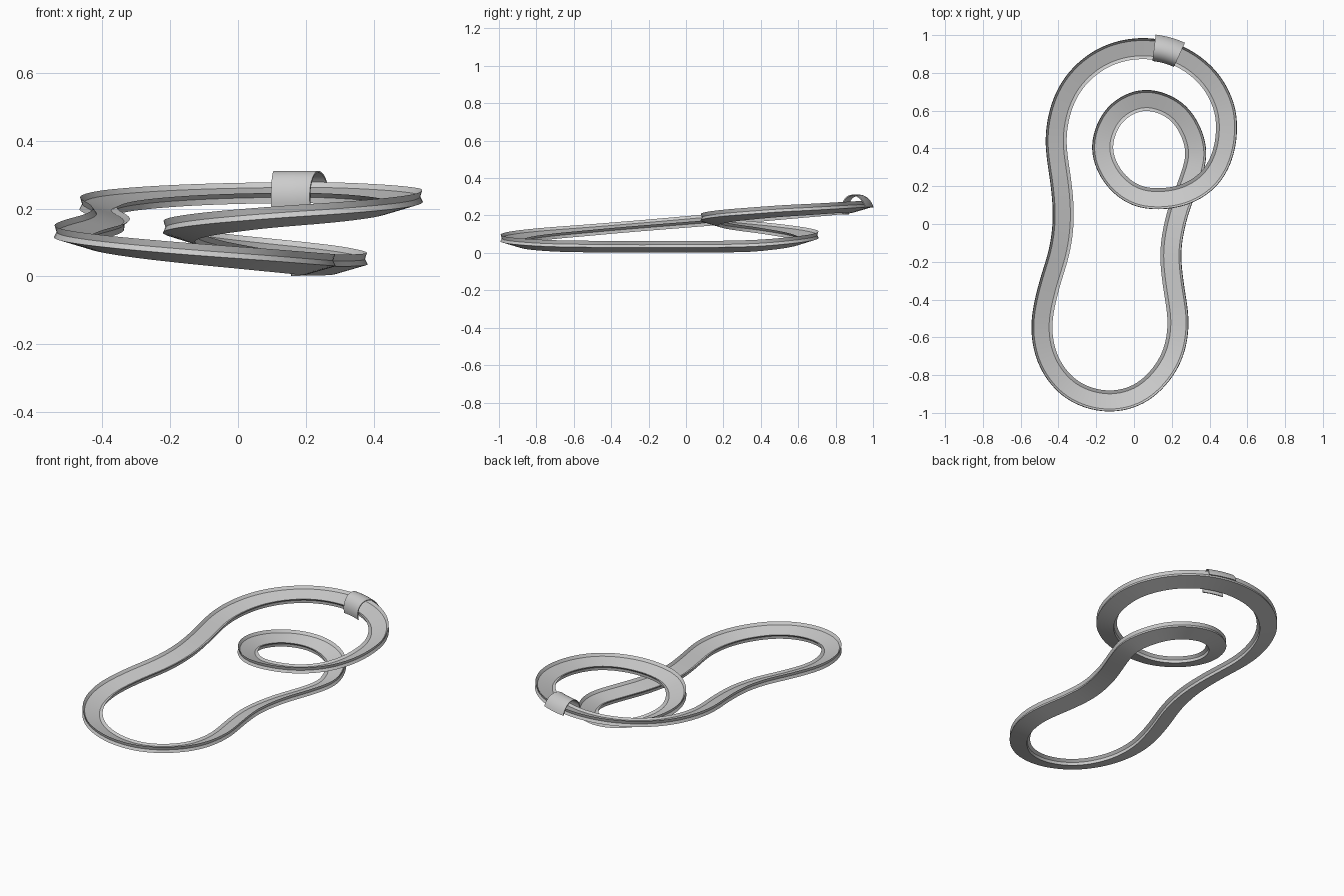
import bpy, bmesh, math
from mathutils import Vector

if "Cube" in bpy.data.objects:
    bpy.data.objects.remove(bpy.data.objects["Cube"])

# centre line of the track, clockwise from the highest point
PATH = [Vector(p) for p in [
    (.06, .935, .245), (.24, .895, .246), (.39, .785, .239), (.475, .64, .230),
    (.495, .50, .222), (.47, .355, .210), (.40, .235, .199), (.28, .155, .187),
    (.13, .128, .176), (-.01, .155, .163), (-.125, .26, .148), (-.175, .415, .131),
    (-.105, .585, .107), (.06, .665, .083), (.245, .59, .060), (.335, .40, .039),
    (.30, .235, .033), (.235, .06, .032), (.197, -.14, .031), (.213, -.33, .031),
    (.24, -.53, .033), (.195, -.73, .037), (.05, -.895, .050), (-.14, -.945, .066),
    (-.33, -.885, .085), (-.455, -.735, .103), (-.495, -.54, .119), (-.455, -.33, .137),
    (-.40, -.15, .152), (-.377, .03, .167), (-.39, .22, .183), (-.42, .45, .202),
    (-.375, .66, .219), (-.27, .81, .231), (-.12, .905, .240)]]
BANK = math.radians(16)
STEPS = 8


def spline(pts):
    """Closed Catmull-Rom samples, lightly smoothed."""
    n, out = len(pts), []
    for i in range(n):
        a, b, c, d = (pts[(i + k) % n] for k in (-1, 0, 1, 2))
        for s in range(STEPS):
            t = s / STEPS
            out.append(.5 * (2 * b + (c - a) * t + (2 * a - 5 * b + 4 * c - d) * t * t
                             + (3 * b - a - 3 * c + d) * t ** 3))
    m = len(out)
    for _ in range(10):
        out = [(out[i - 1] + 2 * out[i] + out[(i + 1) % m]) / 4 for i in range(m)]
    return out


def sweep(name, samples, indices, section, closed):
    """Sweep a banked section (outward, up) along the samples."""
    bm, rings, m = bmesh.new(), [], len(samples)
    cb, sb = math.cos(BANK), math.sin(BANK)
    for i in indices:
        tan = samples[(i + 1) % m] - samples[i - 1]
        out = Vector((-tan.y, tan.x, 0)).normalized()
        up = Vector((0, 0, 1))
        rings.append([bm.verts.new(samples[i] + out * (u * cb - v * sb) + up * (u * sb + v * cb))
                      for u, v in section])
    k = len(section)
    for r in range(len(rings) if closed else len(rings) - 1):
        a, b = rings[r], rings[(r + 1) % len(rings)]
        for j in range(k):
            bm.faces.new((a[j], a[(j + 1) % k], b[(j + 1) % k], b[j]))
    if not closed:
        bm.faces.new(rings[0])
        bm.faces.new(rings[-1])
    bmesh.ops.recalc_face_normals(bm, faces=bm.faces)
    me = bpy.data.meshes.new(name)
    bm.to_mesh(me)
    bm.free()
    ob = bpy.data.objects.new(name, me)
    bpy.context.collection.objects.link(ob)
    bpy.ops.object.select_all(action='DESELECT')
    ob.select_set(True)
    bpy.context.view_layer.objects.active = ob
    bpy.ops.object.shade_smooth_by_angle(angle=math.radians(25))
    return ob


samples = spline(PATH)

# track: shallow trough with flared lips and grooved sides
half = [(.042, .005), (.057, .017), (.046, 0), (.049, -.017)]
track = half + [(-u, v) for u, v in reversed(half)]
sweep("track", samples, range(len(samples)), track, True)

# arch: thin hood over the highest stretch
def arc(w, h):
    return [(w * math.cos(a), -.022 + h * math.sin(a))
            for a in (math.pi * i / 20 for i in range(21))]

hood = arc(.071, .088) + arc(.066, .083)[::-1]
span = [i for i, p in enumerate(samples) if p.y > .8 and .085 < p.x < .245]
sweep("arch", samples, span, hood, False)
